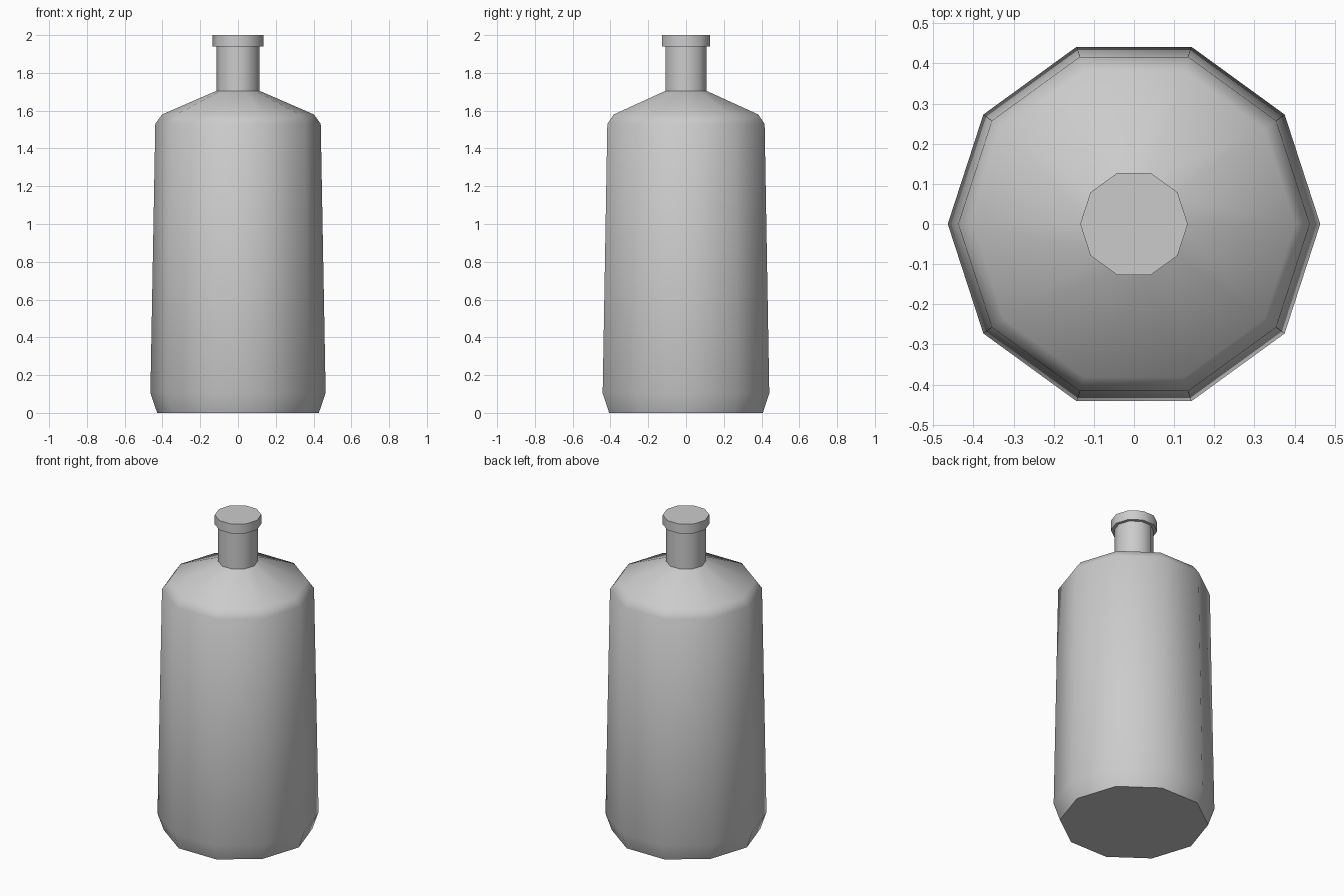
import bpy, bmesh, math

if "Cube" in bpy.data.objects:
    bpy.data.objects.remove(bpy.data.objects["Cube"])

SIDES = 10


def lathe(name, profile):
    """Revolve (radius, z) points into a closed, capped ten-sided solid."""
    bm = bmesh.new()
    rings = []
    for r, z in profile:
        rings.append([bm.verts.new((r * math.cos(2 * math.pi * i / SIDES),
                                    r * math.sin(2 * math.pi * i / SIDES), z))
                      for i in range(SIDES)])
    for a, b in zip(rings, rings[1:]):
        for i in range(SIDES):
            j = (i + 1) % SIDES
            bm.faces.new((a[i], a[j], b[j], b[i]))
    bm.faces.new(rings[0][::-1])
    bm.faces.new(rings[-1])
    mesh = bpy.data.meshes.new(name)
    bm.to_mesh(mesh)
    bm.free()
    obj = bpy.data.objects.new(name, mesh)
    bpy.context.collection.objects.link(obj)
    bpy.ops.object.select_all(action='DESELECT')
    obj.select_set(True)
    bpy.context.view_layer.objects.active = obj
    bpy.ops.object.shade_smooth_by_angle(angle=math.radians(65))
    return obj


# Bottle: bevelled base, tapered body, shoulder, neck and rim
lathe("bottle", [
    (0.428, 0.0), (0.464, 0.105),
    (0.438, 1.53), (0.402, 1.58),
    (0.114, 1.705), (0.114, 1.94),
    (0.134, 1.94), (0.134, 2.0),
])
